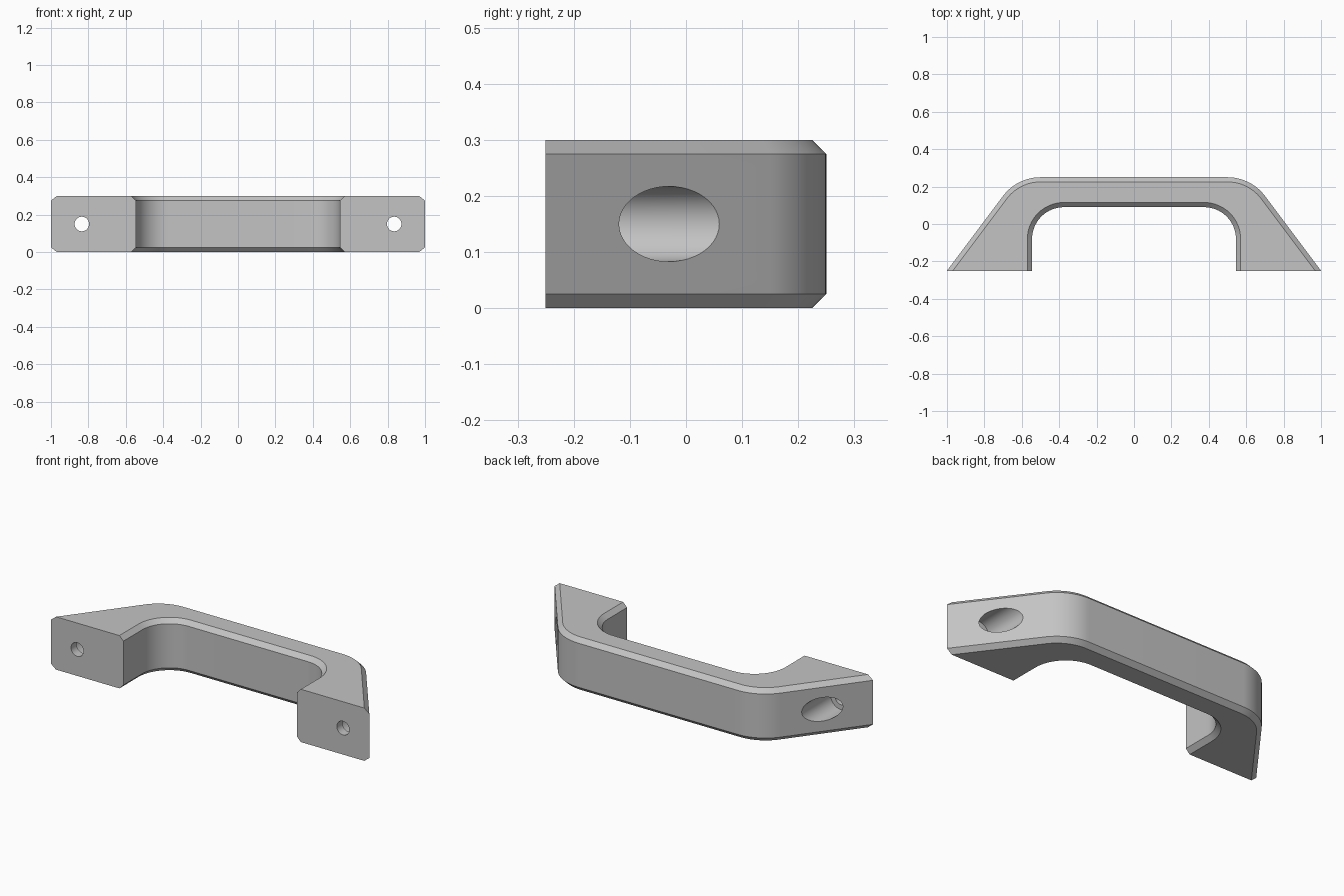
import bpy
import bmesh
from math import atan2, cos, sin, pi, radians

if "Cube" in bpy.data.objects:
    bpy.data.objects.remove(bpy.data.objects["Cube"])

HEIGHT, CHAMFER, FRONT = 0.30, 0.025, -0.25
HOLE_X, HOLE_R, BORE_R, BORE_FLOOR = 0.835, 0.039, 0.067, -0.20

metal = bpy.data.materials.new("grey metal")
metal.use_nodes = True
GREY = (0.55, 0.55, 0.55, 1)
metal.diffuse_color = GREY
metal.node_tree.nodes["Principled BSDF"].inputs["Base Color"].default_value = GREY


def arc(cx, cy, r, start, end, steps=16):
    angles = [start + (end - start) * i / steps for i in range(steps + 1)]
    return [(cx + r * cos(a), cy + r * sin(a)) for a in angles]


def mirrored(points):
    return [(-x, y) for x, y in reversed(points)]


def outline(inset):
    """Plan of the handle, inset everywhere except on the mounting faces."""
    slope = atan2(3, 4)
    outer = [(1 - inset / cos(slope), FRONT)]
    outer += arc(0.5, 0, 0.25 - inset, slope, pi / 2)
    inner = arc(0.375, -0.08, 0.17 + inset, pi / 2, 0)
    inner += [(0.545 + inset, FRONT)]
    return outer + mirrored(outer) + mirrored(inner) + inner


# Handle body: four stacked outlines give the chamfered top and bottom rims
bm = bmesh.new()
levels = [(0, CHAMFER), (CHAMFER, 0), (HEIGHT - CHAMFER, 0), (HEIGHT, CHAMFER)]
rings = [[bm.verts.new((x, y, z)) for x, y in outline(inset)] for z, inset in levels]
count = len(rings[0])
for low, high in zip(rings, rings[1:]):
    for i in range(count):
        j = (i + 1) % count
        bm.faces.new((low[i], low[j], high[j], high[i]))
bm.faces.new(list(reversed(rings[0])))
bm.faces.new(rings[-1])
bmesh.ops.dissolve_limit(bm, angle_limit=0.005, verts=bm.verts, edges=bm.edges)
bmesh.ops.recalc_face_normals(bm, faces=bm.faces)
mesh = bpy.data.meshes.new("handle")
bm.to_mesh(mesh)
bm.free()
mesh.materials.append(metal)
handle = bpy.data.objects.new("handle", mesh)
bpy.context.collection.objects.link(handle)


def drill(x, radius, y_from, y_to):
    """Cut a round hole running front to back."""
    bpy.ops.mesh.primitive_cylinder_add(
        vertices=48, radius=radius, depth=y_to - y_from,
        location=(x, (y_from + y_to) / 2, HEIGHT / 2), rotation=(pi / 2, 0, 0))
    cutter = bpy.context.object
    cutter.name = "hole_cutter"
    cutter.hide_render = True
    cutter.data.materials.append(metal)
    cut = handle.modifiers.new("hole", "BOOLEAN")
    cut.operation = "DIFFERENCE"
    cut.solver = "EXACT"
    cut.object = cutter
    bpy.context.view_layer.objects.active = handle
    bpy.ops.object.modifier_apply(modifier=cut.name)
    bpy.data.objects.remove(cutter)


# Screw holes with wide bores opening on the sloping sides
for side in (-1, 1):
    drill(side * HOLE_X, BORE_R, BORE_FLOOR, 0.4)
    drill(side * HOLE_X, HOLE_R, -0.4, 0.3)

# Smooth the curves, keep the rims sharp
bpy.ops.object.select_all(action="DESELECT")
handle.select_set(True)
bpy.context.view_layer.objects.active = handle
bpy.ops.object.shade_smooth_by_angle(angle=radians(25))
